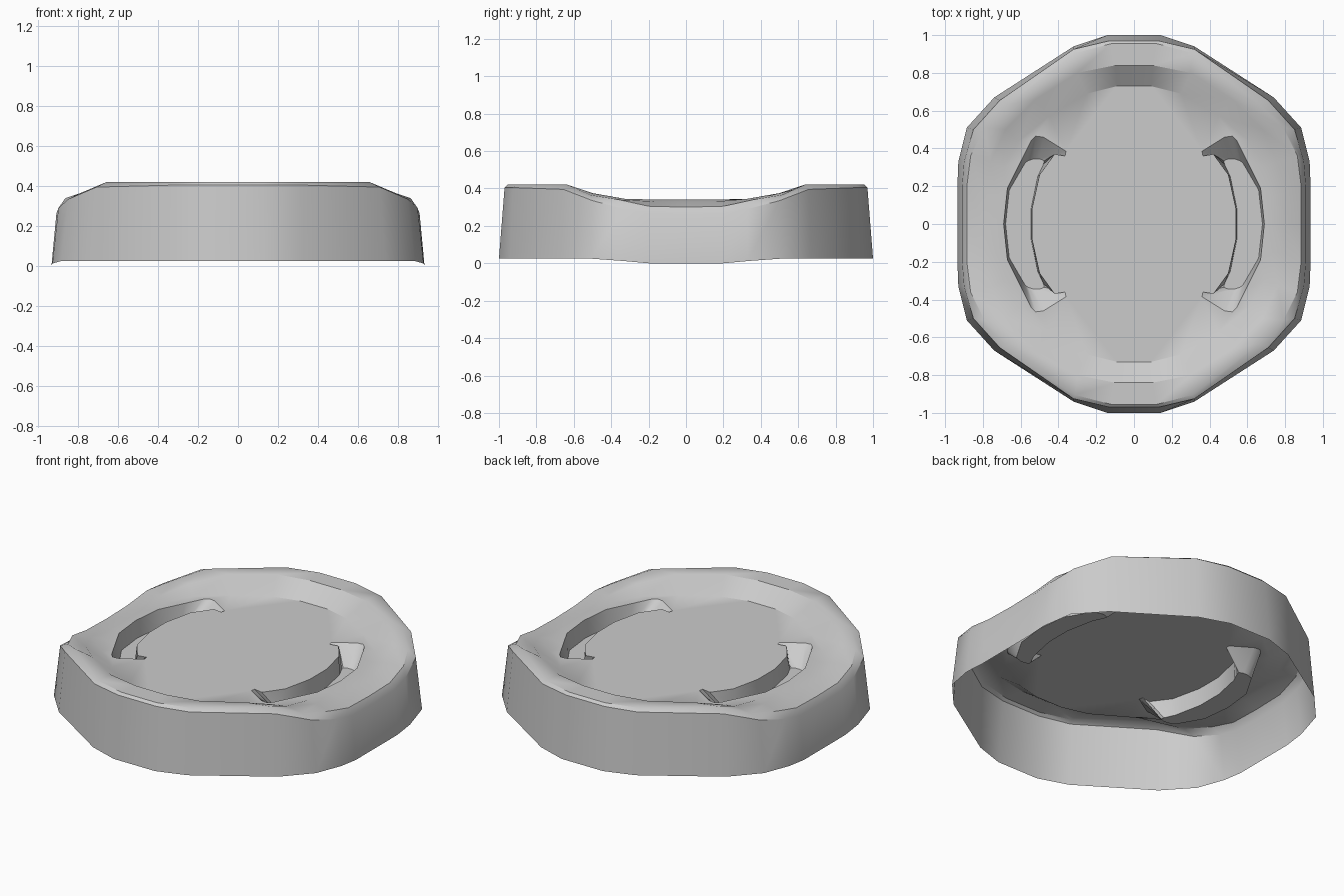
import bpy, bmesh

if "Cube" in bpy.data.objects:
    bpy.data.objects.remove(bpy.data.objects["Cube"])

bm = bmesh.new()


def ring(quarter):
    """Mirror a quarter outline (from +x axis towards +y) into a closed ring."""
    half = quarter + [(-x, y, z) for x, y, z in reversed(quarter[1:])] + [(-quarter[0][0], 0, quarter[0][2])]
    # walk: +x axis, +y side, -x axis, -y side
    full = half + [(x, -y, z) for x, y, z in reversed(half[1:-1])]
    return [bm.verts.new(p) for p in full]


def bridge(a, b):
    n = len(a)
    for i in range(n):
        j = (i + 1) % n
        bm.faces.new((a[i], a[j], b[j], b[i]))


def edges_of(loop):
    n = len(loop)
    out = []
    for i in range(n):
        pair = (loop[i], loop[(i + 1) % n])
        out.append(bm.edges.get(pair) or bm.edges.new(pair))
    return out


# Outer wall, rounded lip, saddle-shaped rim and slope down to the floor
bottom = ring([(.935, 0, 0), (.935, .2, 0), (.93, .33, .012), (.885, .51, .025),
               (.74, .67, .025), (.32, .94, .025), (.14, 1, .025)])
wall = ring([(.91, 0, .26), (.91, .2, .265), (.9, .33, .29), (.85, .5, .335),
             (.71, .655, .395), (.32, .925, .405), (.13, .97, .405)])
lip = ring([(.885, 0, .3), (.885, .2, .305), (.865, .36, .34), (.79, .51, .365),
            (.66, .635, .42), (.31, .905, .42), (.12, .955, .42)])
rim = ring([(.80, 0, .33), (.80, .16, .33), (.76, .33, .345), (.68, .5, .375),
            (.52, .66, .415), (.30, .8, .42), (.10, .84, .42)])
floor = ring([(.73, 0, .34), (.725, .15, .34), (.69, .3, .34), (.61, .44, .34),
              (.45, .57, .34), (.25, .69, .34), (.09, .73, .34)])
for a, b in zip((bottom, wall, lip, rim), (wall, lip, rim, floor)):
    bridge(a, b)

# Two curved channels sunk into the floor
TOP = [(.69, 0), (.67, .19), (.595, .34), (.545, .44), (.52, .465), (.48, .46),
       (.36, .385), (.365, .36), (.42, .37), (.5, .26), (.54, .08)]
LOW = [(.68, 0), (.66, .18), (.59, .3), (.575, .325), (.56, .335), (.53, .345),
       (.5, .345), (.475, .335), (.48, .315), (.51, .25), (.545, .08)]


def channel_loop(half, z, side):
    pts = half + [(x, -y) for x, y in reversed(half[1:])]
    return [bm.verts.new((side * x, y, z)) for x, y in pts]


fill = edges_of(floor)
for side in (1, -1):
    top = channel_loop(TOP, .34, side)
    low = channel_loop(LOW, .235, side)
    bridge(top, low)
    bmesh.ops.triangle_fill(bm, use_beauty=True, edges=edges_of(low), normal=(0, 0, 1))
    fill += edges_of(top)

# Flat floor around the channels
bmesh.ops.triangle_fill(bm, use_beauty=True, edges=fill, normal=(0, 0, 1))

bmesh.ops.recalc_face_normals(bm, faces=bm.faces[:])
if sum(f.normal.z * f.calc_area() for f in bm.faces) < 0:
    bmesh.ops.reverse_faces(bm, faces=bm.faces[:])

mesh = bpy.data.meshes.new("dish_shell")
bm.to_mesh(mesh)
bm.free()
obj = bpy.data.objects.new("dish_shell", mesh)
bpy.context.collection.objects.link(obj)
bpy.context.view_layer.objects.active = obj
obj.select_set(True)
bpy.ops.object.shade_smooth_by_angle(angle=0.6)
